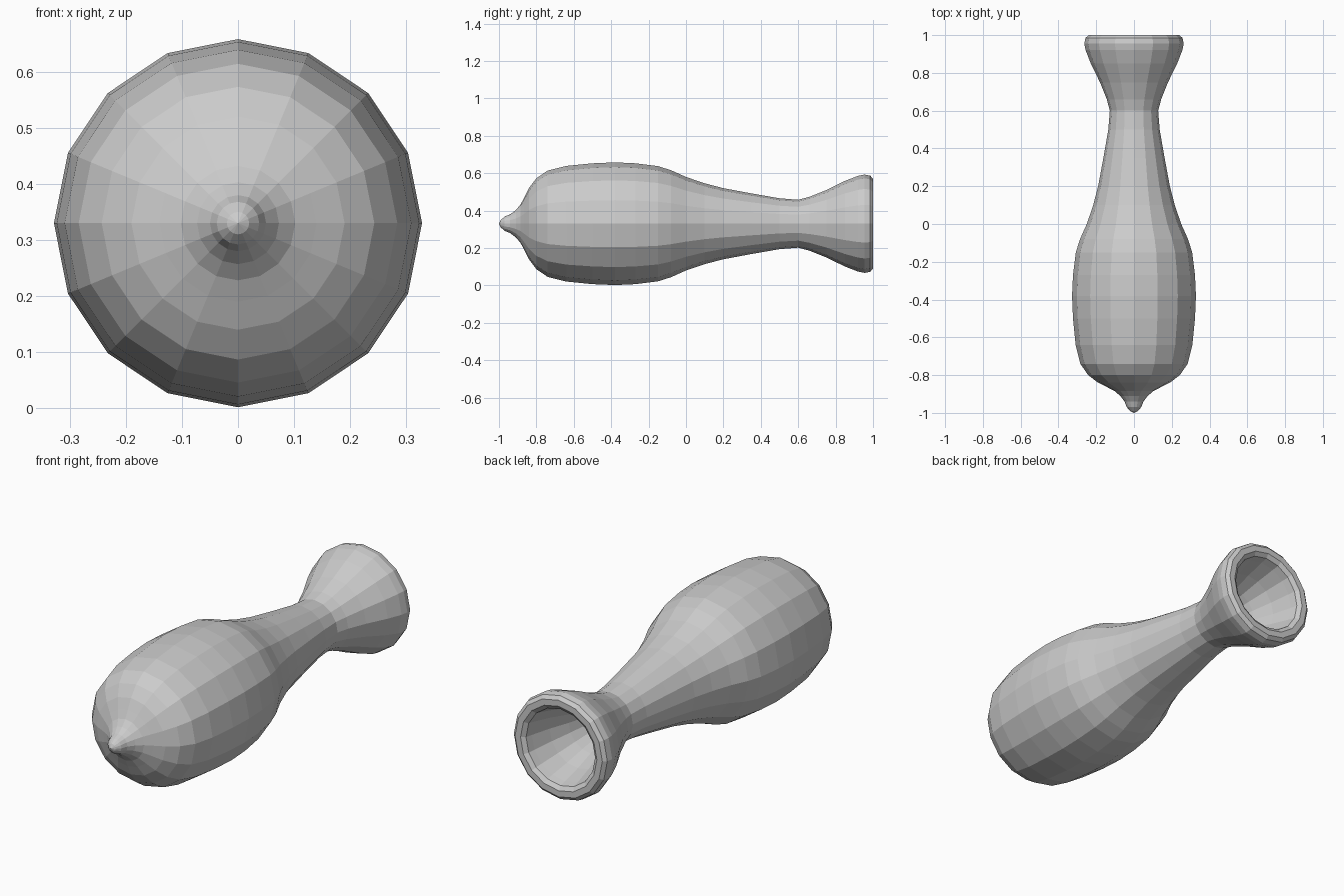
import bpy, bmesh
from math import sin, cos, pi

if "Cube" in bpy.data.objects:
    bpy.data.objects.remove(bpy.data.objects["Cube"])

SIDES = 16
CENTRE_Z = 0.33

# Outer wall as (y, radius), from the pointed foot to the flared mouth
outer = [(-0.99, 0.02), (-0.97, 0.038), (-0.94, 0.05), (-0.91, 0.073), (-0.885, 0.102),
         (-0.865, 0.14), (-0.84, 0.19), (-0.80, 0.243), (-0.74, 0.284),
         (-0.64, 0.309), (-0.50, 0.323), (-0.38, 0.328), (-0.27, 0.323),
         (-0.15, 0.308), (-0.08, 0.286), (0.0, 0.25), (0.10, 0.216),
         (0.20, 0.19), (0.35, 0.162), (0.50, 0.136), (0.60, 0.128),
         (0.66, 0.144), (0.75, 0.18), (0.85, 0.229), (0.92, 0.256), (0.955, 0.263)]
# Rolled rim
rim = [(0.985, 0.257), (1.0, 0.24), (1.0, 0.21), (0.985, 0.19)]
# Inner wall, from the mouth back down to the hollow's floor
inner = [(0.95, 0.182), (0.85, 0.155), (0.75, 0.12), (0.66, 0.095), (0.60, 0.088),
         (0.50, 0.096), (0.35, 0.122), (0.20, 0.15), (0.0, 0.21), (-0.15, 0.268),
         (-0.38, 0.288), (-0.64, 0.27), (-0.78, 0.2), (-0.84, 0.1)]


def lathe(name, profile, start, end):
    """Spin a profile around the lying y axis and close both ends at a point."""
    bm = bmesh.new()
    rings = [[bm.verts.new((r * sin(2 * pi * i / SIDES), y,
                            CENTRE_Z + r * cos(2 * pi * i / SIDES)))
              for i in range(SIDES)] for y, r in profile]
    for a, b in zip(rings, rings[1:]):
        for i in range(SIDES):
            j = (i + 1) % SIDES
            bm.faces.new((a[i], a[j], b[j], b[i]))
    for ring, y in ((rings[0], start), (rings[-1], end)):
        tip = bm.verts.new((0, y, CENTRE_Z))
        for i in range(SIDES):
            bm.faces.new((ring[i], ring[(i + 1) % SIDES], tip))
    bmesh.ops.recalc_face_normals(bm, faces=bm.faces)
    mesh = bpy.data.meshes.new(name)
    bm.to_mesh(mesh)
    bm.free()
    obj = bpy.data.objects.new(name, mesh)
    bpy.context.collection.objects.link(obj)
    return obj


# Hollow vase lying on its side
lathe("vase", outer + rim + inner, -1.0, -0.85)
